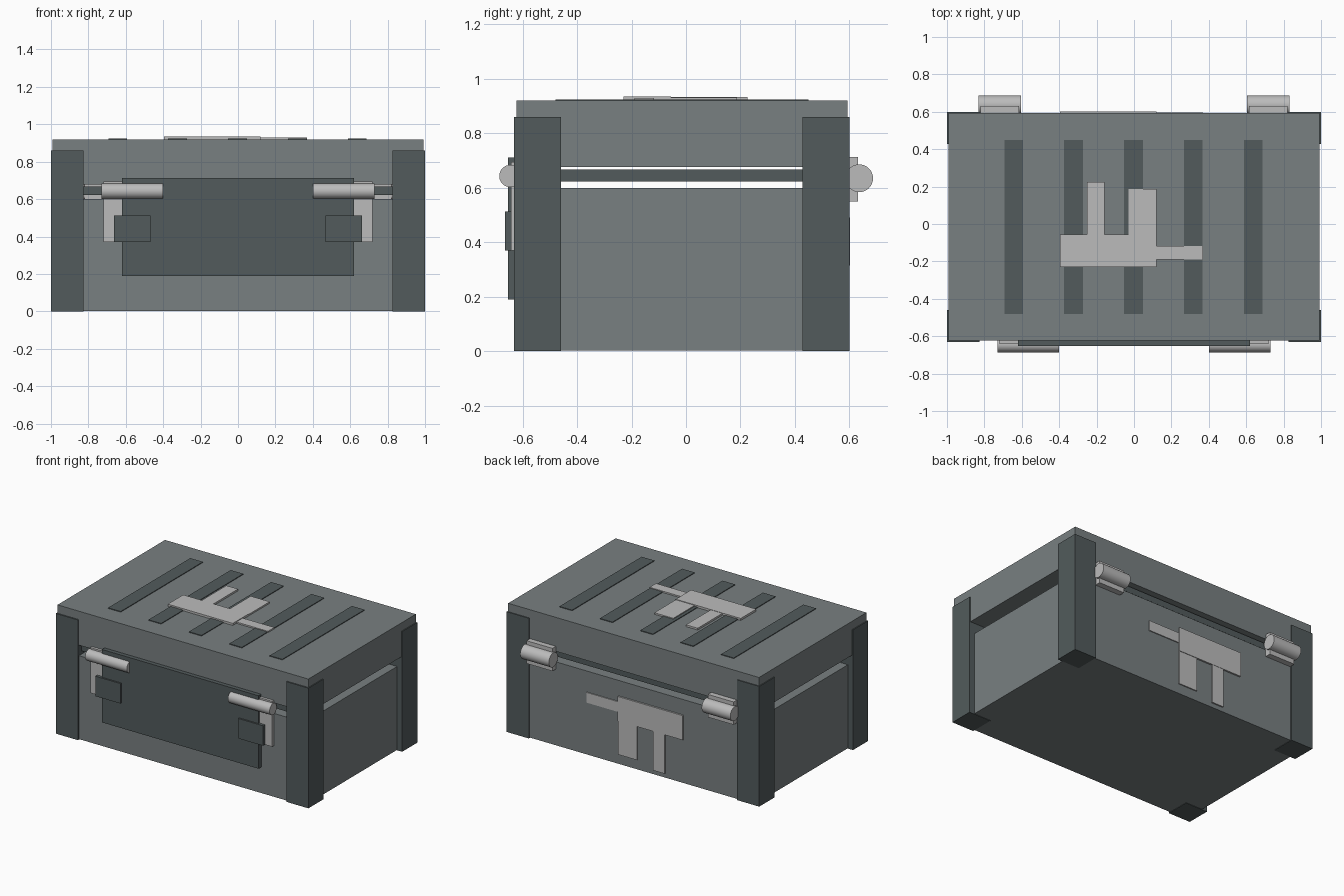
import bpy
from math import pi

if "Cube" in bpy.data.objects:
    bpy.data.objects.remove(bpy.data.objects["Cube"])


def material(name, r, g, b):
    m = bpy.data.materials.new(name)
    m.diffuse_color = (r, g, b, 1)
    m.use_nodes = True
    m.node_tree.nodes["Principled BSDF"].inputs["Base Color"].default_value = m.diffuse_color
    return m


MID = material("mid_grey", 0.19, 0.215, 0.22)
DARK = material("dark_grey", 0.085, 0.105, 0.107)
LIGHT = material("light_grey", 0.50, 0.50, 0.50)


def box(name, x, y, z, mat):
    """Box from (min, max) ranges on each axis."""
    bpy.ops.mesh.primitive_cube_add(
        size=1, location=[(r[0] + r[1]) / 2 for r in (x, y, z)])
    ob = bpy.context.object
    ob.name = name
    ob.scale = [abs(r[1] - r[0]) for r in (x, y, z)]
    bpy.ops.object.transform_apply(location=False, rotation=False, scale=True)
    ob.data.materials.append(mat)
    return ob


def rod(name, x, y, z, radius, mat):
    """Smooth cylinder lying along x."""
    bpy.ops.mesh.primitive_cylinder_add(
        vertices=32, radius=radius, depth=abs(x[1] - x[0]),
        location=((x[0] + x[1]) / 2, y, z), rotation=(0, pi / 2, 0))
    ob = bpy.context.object
    ob.name = name
    ob.data.materials.append(mat)
    bpy.ops.object.shade_smooth_by_angle()
    return ob


# Crate body, seal between body and lid, and lid
box("crate_body", (-0.96, 0.96), (-0.62, 0.59), (0.003, 0.60), MID)
box("lid_seal", (-0.86, 0.86), (-0.59, 0.56), (0.623, 0.667), DARK)
box("lid", (-0.993, 0.993), (-0.623, 0.593), (0.677, 0.92), MID)

# Front panel
box("front_panel", (-0.62, 0.62), (-0.653, -0.60), (0.19, 0.712), DARK)

for s, side in ((-1, "left"), (1, "right")):
    # Corner posts
    for y, end in (((-0.632, -0.46), "front"), ((0.428, 0.60), "back")):
        box(f"{end}_{side}_post", (s * 0.825, s), y, (0, 0.86), DARK)
    # Front latches
    box(f"{side}_latch_plate", (s * 0.50, s * 0.72), (-0.642, -0.61), (0.37, 0.695), LIGHT)
    box(f"{side}_latch_catch", (s * 0.467, s * 0.664), (-0.664, -0.63), (0.37, 0.513), DARK)
    rod(f"{side}_latch_rod", (s * 0.40, s * 0.73), -0.645, 0.643, 0.041, LIGHT)
    # Rear hinges
    box(f"{side}_hinge_plate", (s * 0.615, s * 0.82), (0.585, 0.632), (0.55, 0.713), LIGHT)
    rod(f"{side}_hinge_barrel", (s * 0.605, s * 0.832), 0.636, 0.635, 0.051, LIGHT)

# Raised ribs on the lid
for i in range(5):
    x = (i - 2) * 0.32 - 0.003
    box(f"lid_rib_{i + 1}", (x - 0.05, x + 0.05), (-0.48, 0.45), (0.91, 0.925), DARK)

# Contents pictogram, in plates: x range, y range, relief height on the lid
PLATES = {
    "main": ((-0.395, 0.12), (-0.23, -0.055), 0.935),
    "rod": ((0.11, 0.37), (-0.19, -0.117), 0.930),
    "narrow_leg": ((-0.25, -0.157), (-0.06, 0.225), 0.933),
    "wide_leg": ((-0.03, 0.12), (-0.06, 0.187), 0.931),
}
for part, (x, v, top) in PLATES.items():
    box(f"lid_relief_{part}", x, v, (0.91, top), LIGHT)
    # The same shape hangs downward on the back
    box(f"back_relief_{part}", x, (0.58, top - 0.333),
        (0.26 - v[1], 0.26 - v[0]), LIGHT)
